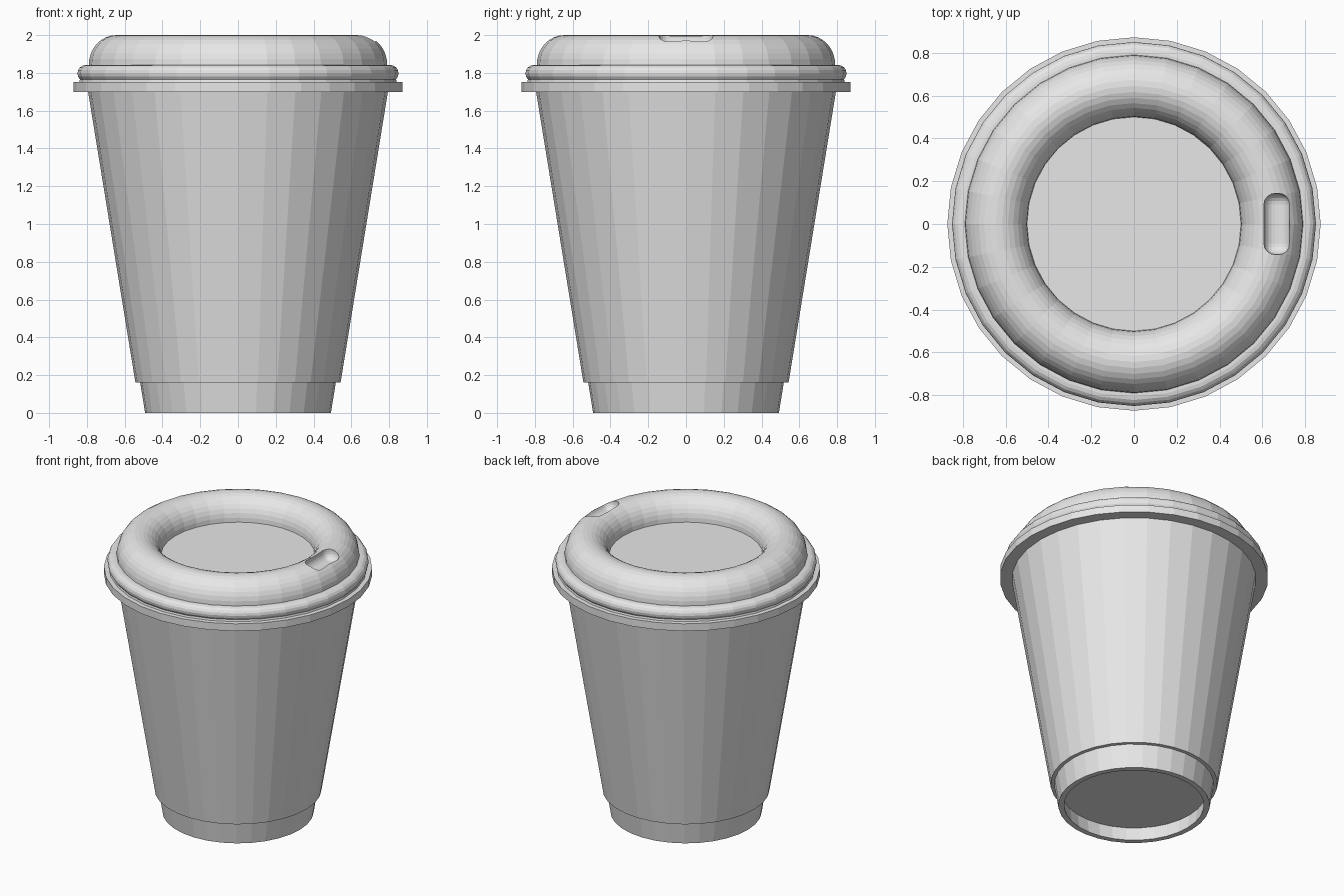
import bpy, bmesh
from math import cos, sin, pi

SIDES = 32

if "Cube" in bpy.data.objects:
    bpy.data.objects.remove(bpy.data.objects["Cube"], do_unlink=True)

# Single plain grey
grey = bpy.data.materials.new("plain_grey")
grey.use_nodes = True
grey.diffuse_color = (0.8, 0.8, 0.8, 1)
grey.node_tree.nodes["Principled BSDF"].inputs["Base Color"].default_value = (0.8, 0.8, 0.8, 1)


def add_object(name, bm):
    bmesh.ops.recalc_face_normals(bm, faces=bm.faces[:])
    mesh = bpy.data.meshes.new(name)
    bm.to_mesh(mesh)
    bm.free()
    mesh.materials.append(grey)
    obj = bpy.data.objects.new(name, mesh)
    bpy.context.collection.objects.link(obj)
    return obj


def arc(cr, cz, rr, rz, start, end, steps):
    """Elliptical arc of (radius, height) points."""
    angles = [start + (end - start) * i / steps for i in range(steps + 1)]
    return [(cr + rr * cos(a), cz + rz * sin(a)) for a in angles]


def lathe(name, profile):
    """Spin (radius, height) points around z and cap both end rings."""
    bm = bmesh.new()
    rings = []
    for r, z in profile:
        rings.append([bm.verts.new((r * cos(2 * pi * i / SIDES), r * sin(2 * pi * i / SIDES), z))
                      for i in range(SIDES)])
    for a, b in zip(rings, rings[1:]):
        for i in range(SIDES):
            j = (i + 1) % SIDES
            bm.faces.new((a[i], a[j], b[j], b[i]))
    bm.faces.new(rings[0])
    bm.faces.new(rings[-1])
    return add_object(name, bm)


# Cup with a recessed base
lathe("cup", [(0.47, 0.1), (0.455, 0), (0.492, 0), (0.77, 1.72)])

# Sleeve wrapped around the cup, ending in a step above the base
lathe("sleeve", [(0.50, 0.16), (0.543, 0.16), (0.797, 1.72)])

# Lid: flange, rounded bead, domed ring and sunken centre
lid_profile = [(0.76, 1.70), (0.872, 1.70), (0.872, 1.752), (0.84, 1.752)]
lid_profile += arc(0.805, 1.797, 0.045, 0.045, -pi / 4, pi / 2, 6)
lid_profile += arc(0.645, 1.842, 0.145, 0.158, 0, pi, 16)
lid = lathe("lid", lid_profile)

# Sip opening: rounded slot sunk into the ring
bm = bmesh.new()
bmesh.ops.create_cube(bm, size=1)
for v in bm.verts:
    v.co.x = 0.668 + v.co.x * 0.122
    v.co.y *= 0.285
    v.co.z = 2.01 + v.co.z * 0.16
bmesh.ops.bevel(bm, geom=bm.edges[:], offset=0.052, segments=5, profile=0.5, affect='EDGES')
cutter = add_object("sip_cutter", bm)
cutter.hide_render = True

cut = lid.modifiers.new("sip_opening", 'BOOLEAN')
cut.operation = 'DIFFERENCE'
cut.solver = 'EXACT'
cut.object = cutter
bpy.context.view_layer.objects.active = lid
lid.select_set(True)
bpy.ops.object.modifier_apply(modifier=cut.name)
bpy.data.objects.remove(cutter, do_unlink=True)
